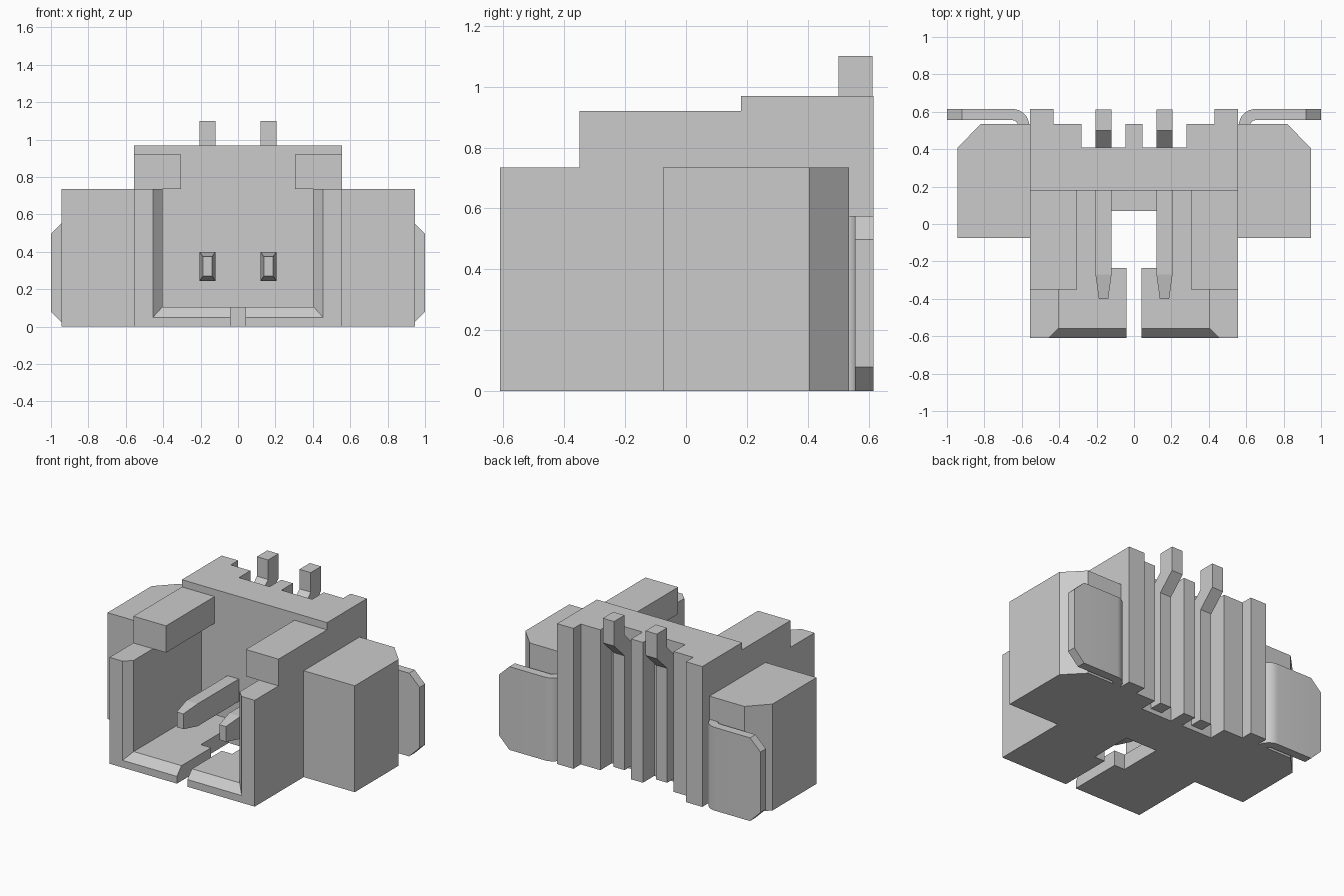
import bpy, bmesh, math

if "Cube" in bpy.data.objects:
    bpy.data.objects.remove(bpy.data.objects["Cube"])

def finish(name, bm):
    bmesh.ops.recalc_face_normals(bm, faces=bm.faces)
    me = bpy.data.meshes.new(name)
    bm.to_mesh(me)
    bm.free()
    ob = bpy.data.objects.new(name, me)
    bpy.context.collection.objects.link(ob)
    return ob

def loft(name, rings):
    """Skin a list of matching closed rings and cap both ends."""
    bm = bmesh.new()
    vs = [[bm.verts.new(p) for p in r] for r in rings]
    n = len(rings[0])
    for a, b in zip(vs, vs[1:]):
        for i in range(n):
            j = (i + 1) % n
            bm.faces.new((a[i], a[j], b[j], b[i]))
    bm.faces.new(vs[0])
    bm.faces.new(vs[-1])
    return finish(name, bm)

def prism_z(name, pts, z0, z1):
    return loft(name, [[(x, y, z) for x, y in pts] for z in (z0, z1)])

def box(name, x0, x1, y0, y1, z0, z1):
    return prism_z(name, [(x0, y0), (x1, y0), (x1, y1), (x0, y1)], z0, z1)

def rect_y(y, x0, x1, z0, z1):
    return [(x0, y, z0), (x1, y, z0), (x1, y, z1), (x0, y, z1)]

def combine(ob, other, op):
    m = ob.modifiers.new(op, 'BOOLEAN')
    m.operation, m.object, m.solver = op, other, 'EXACT'
    bpy.context.view_layer.objects.active = ob
    bpy.ops.object.modifier_apply(modifier=m.name)
    bpy.data.objects.remove(other)

# Housing shell: open-topped cavity with a flared mouth, slotted floor
housing = box("housing", -.555, .555, -.61, .3, 0, .735)
cavity = loft("cavity", [rect_y(-.66, -.505, .505, -.005, 1),
                         rect_y(-.56, -.405, .405, .105, 1),
                         rect_y(.18, -.405, .405, .105, 1)])
combine(housing, cavity, 'DIFFERENCE')
slot = prism_z("slot", [(-.04, -.8), (.04, -.8), (.04, -.235), (.12, -.235),
                        (.12, .07), (-.12, .07), (-.12, -.235), (-.04, -.235)], -.1, .2)
combine(housing, slot, 'DIFFERENCE')

# Ribbed back wall
half = [(.045, .535), (.045, .41), (.28, .41), (.28, .535), (.43, .535),
        (.43, .615), (.555, .615), (.555, .18)]
back = prism_z("back_wall", half + [(-x, y) for x, y in reversed(half)], 0, .97)
combine(housing, back, 'UNION')

for s in (-1, 1):
    # Side blocks with a chamfered rear corner
    side = prism_z("side_block", [(s * x, y) for x, y in
                   [(.5, -.075), (.945, -.075), (.945, .405), (.82, .535), (.5, .535)]], 0, .735)
    combine(housing, side, 'UNION')
    # Raised ledges overhanging the cavity
    ledge = box("ledge", min(s * .305, s * .555), max(s * .305, s * .555), -.35, .3, .735, .92)
    combine(housing, ledge, 'UNION')

for s, tag in ((-1, "left"), (1, "right")):
    # Contact pin with tapered tip
    c = s * .163
    loft("contact_pin_" + tag, [rect_y(-.4, c - .025, c + .025, .27, .375),
                                rect_y(-.27, c - .043, c + .043, .245, .4),
                                rect_y(.25, c - .043, c + .043, .245, .4)])
    # Rear terminal leg with outward jog
    prof = [(.39, .03), (.5, .03), (.5, .82), (.613, .93), (.613, 1.1),
            (.5, 1.1), (.5, .965), (.39, .855)]
    loft("terminal_leg_" + tag, [[(c + d, y, z) for y, z in prof] for d in (-.043, .043)])

    # Mounting tab: bent strip with clipped outer corners
    bm = bmesh.new()
    cx, cy = .65, .525
    path = []
    for i in range(9):
        a = math.pi - i * math.pi / 16
        path.append(((cx + .09 * math.cos(a), cy + .09 * math.sin(a)),
                     (cx + .03 * math.cos(a), cy + .03 * math.sin(a)), 0, .575))
    path += [((.92, .615), (.92, .555), 0, .575), ((1, .615), (1, .555), .08, .498)]
    rings = [[(s * o[0], o[1], z0), (s * q[0], q[1], z0), (s * q[0], q[1], z1), (s * o[0], o[1], z1)]
             for o, q, z0, z1 in path]
    bm.free()
    tab = loft("mounting_tab_" + tag, rings)
    bpy.ops.object.select_all(action='DESELECT')
    tab.select_set(True)
    bpy.context.view_layer.objects.active = tab
    bpy.ops.object.shade_smooth_by_angle(angle=math.radians(30))
